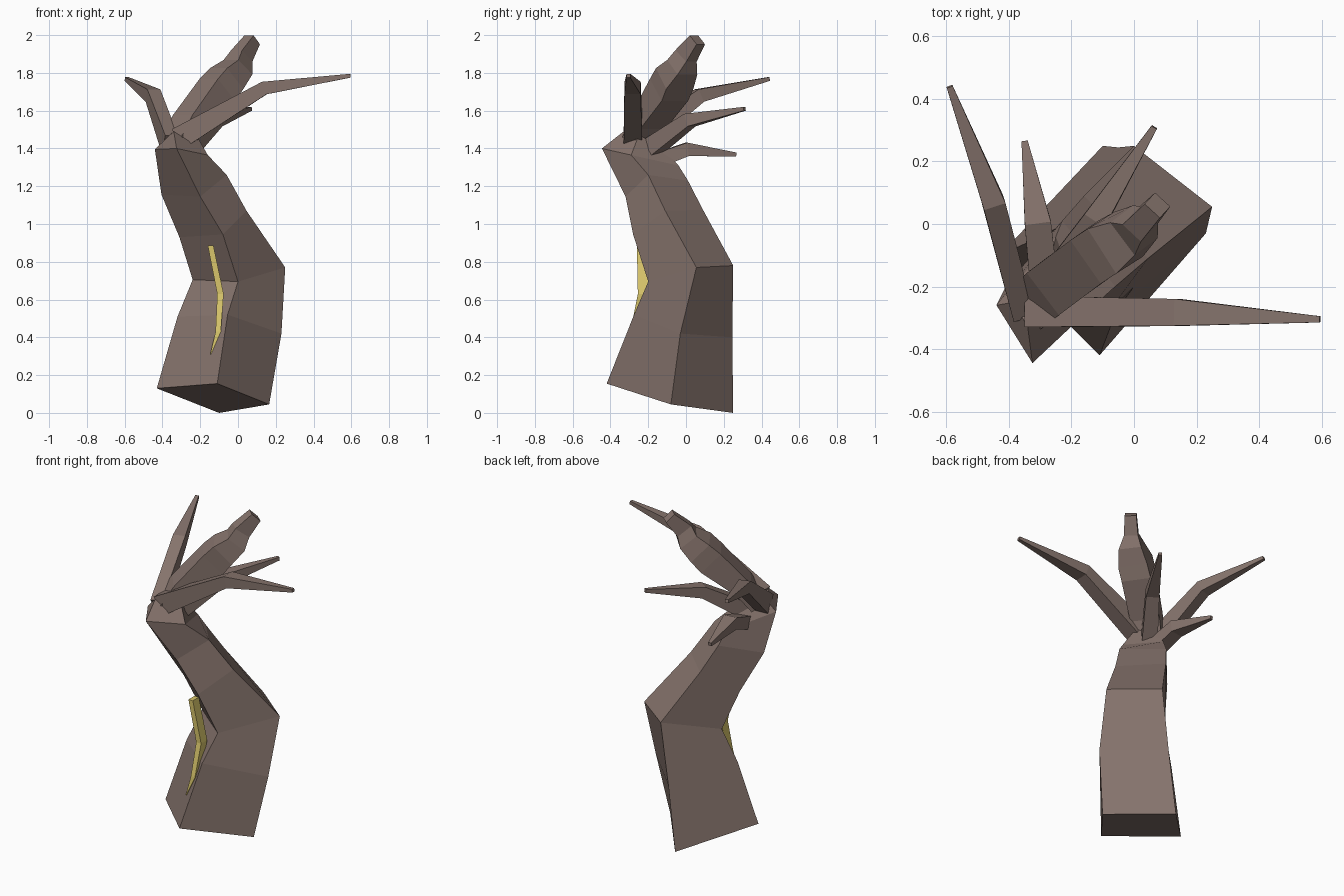
import bpy
import bmesh
from mathutils import Vector

cube = bpy.data.objects.get("Cube")
if cube:
    bpy.data.objects.remove(cube, do_unlink=True)


def material(name, rgb):
    mat = bpy.data.materials.new(name)
    mat.use_nodes = True
    colour = (*rgb, 1)
    mat.diffuse_color = colour
    mat.node_tree.nodes["Principled BSDF"].inputs["Base Color"].default_value = colour
    return mat


bark = material("grey brown bark", (0.235, 0.172, 0.15))
yellow = material("pale yellow", (0.70, 0.57, 0.15))


def loft(name, rings, mat):
    """Skin a row of four-cornered rings and cap both ends."""
    bm = bmesh.new()
    loops = [[bm.verts.new(p) for p in ring] for ring in rings]
    for low, high in zip(loops, loops[1:]):
        for i in range(4):
            j = (i + 1) % 4
            bm.faces.new((low[i], low[j], high[j], high[i]))
    bm.faces.new(loops[0][::-1])
    bm.faces.new(loops[-1])
    bmesh.ops.recalc_face_normals(bm, faces=bm.faces)
    mesh = bpy.data.meshes.new(name)
    bm.to_mesh(mesh)
    bm.free()
    mesh.materials.append(mat)
    obj = bpy.data.objects.new(name, mesh)
    bpy.context.collection.objects.link(obj)
    return obj


def branch(name, stations):
    """Square limb along a path of (point, half width, half height)."""
    points = [Vector(s[0]) for s in stations]
    rings = []
    for i, (_, w, h) in enumerate(stations):
        along = (points[min(i + 1, len(points) - 1)] - points[max(i - 1, 0)]).normalized()
        side = along.cross(Vector((0, 0, 1))).normalized()
        up = side.cross(along)
        rings.append([points[i] + side * w * a + up * h * b
                      for a, b in ((-1, -1), (1, -1), (1, 1), (-1, 1))])
    return loft(name, rings, bark)


# Bent trunk: each ring runs front, right, back, left corner
loft("trunk", [
    [(-.11, -.42, .155), (.165, -.08, .045), (-.10, .25, 0), (-.43, -.10, .13)],
    [(-.055, -.275, .52), (.23, -.03, .42), (-.05, .245, .40), (-.32, -.05, .51)],
    [(0, -.20, .695), (.25, .055, .77), (0, .25, .78), (-.24, -.01, .705)],
    [(-.08, -.28, .945), (.045, -.11, 1.07), (-.16, .09, 1.075), (-.31, -.09, .93)],
    [(-.20, -.32, 1.145), (-.06, -.20, 1.26), (-.23, .01, 1.23), (-.405, -.19, 1.155)],
    [(-.325, -.445, 1.40), (-.16, -.29, 1.365), (-.25, -.04, 1.31), (-.44, -.26, 1.395)],
    [(-.34, -.33, 1.49), (-.22, -.25, 1.47), (-.27, -.13, 1.41), (-.385, -.25, 1.45)],
], bark)

# Thick knobbly main branch
branch("main_branch", [
    ((-.32, -.25, 1.43), .08, .05),
    ((-.26, -.20, 1.54), .085, .055),
    ((-.11, -.09, 1.71), .085, .08),
    ((-.06, -.06, 1.77), .085, .075),
    ((.00, -.02, 1.83), .065, .06),
    ((.02, .00, 1.89), .04, .05),
    ((.075, .06, 1.975), .033, .034),
])

# Thin bent twigs
branch("left_twig", [
    ((-.36, -.27, 1.42), .035, .06),
    ((-.45, .07, 1.68), .036, .036),
    ((-.59, .44, 1.768), .01, .01),
])
branch("right_twig", [
    ((-.32, -.28, 1.45), .05, .06),
    ((.14, -.283, 1.72), .043, .035),
    ((.595, -.305, 1.785), .01, .01),
])
branch("back_twig", [
    ((-.28, -.20, 1.39), .045, .05),
    ((-.12, .02, 1.55), .038, .035),
    ((.065, .31, 1.61), .01, .01),
])
branch("small_back_twig", [
    ((-.29, -.17, 1.33), .045, .04),
    ((-.308, .005, 1.395), .042, .036),
    ((-.35, .265, 1.368), .01, .01),
])

# Crooked yellow sliver on the front face of the trunk
spine = [(-.145, -.26, .885, .015), (-.093, -.255, .63, .017),
         (-.105, -.295, .43, .014), (-.145, -.305, .31, .002)]
loft("yellow_sliver",
     [[(x - w, y, z), (x + w, y, z), (x + w, y + .06, z), (x - w, y + .06, z)]
      for x, y, z, w in spine], yellow)
